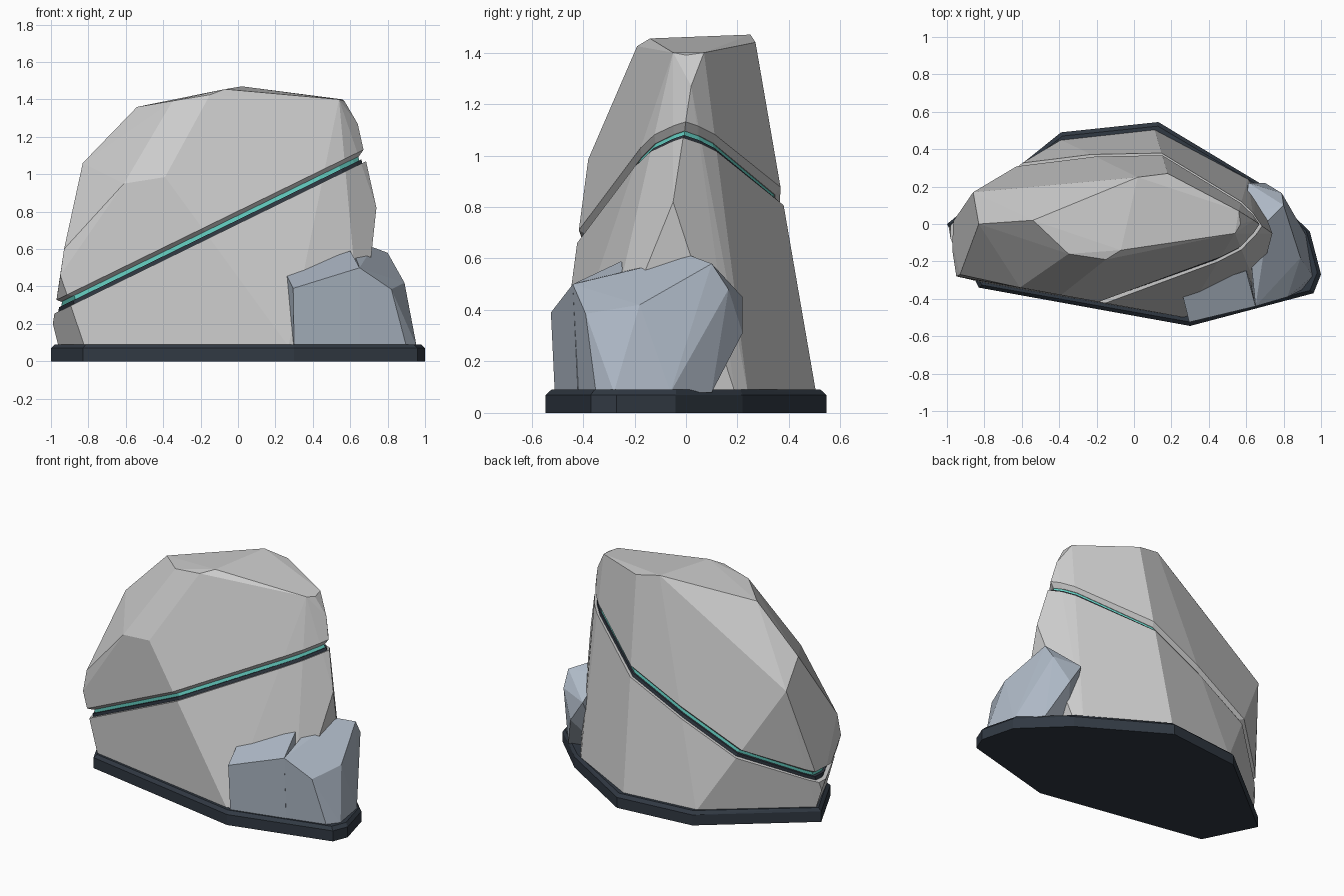
import bpy, bmesh
from mathutils import Vector

if "Cube" in bpy.data.objects:
    bpy.data.objects.remove(bpy.data.objects["Cube"])


def material(name, rgb):
    m = bpy.data.materials.new(name)
    m.diffuse_color = (*rgb, 1)
    m.use_nodes = True
    m.node_tree.nodes["Principled BSDF"].inputs["Base Color"].default_value = m.diffuse_color
    return m


dark = material("dark_slate", (0.03, 0.04, 0.055))
teal = material("teal", (0.13, 0.62, 0.54))
blue_grey = material("blue_grey", (0.42, 0.48, 0.56))


def finish(bm, name, mat=None):
    bmesh.ops.recalc_face_normals(bm, faces=bm.faces)
    me = bpy.data.meshes.new(name)
    bm.to_mesh(me)
    bm.free()
    ob = bpy.data.objects.new(name, me)
    bpy.context.collection.objects.link(ob)
    if mat:
        me.materials.append(mat)
    return ob


def hull(points):
    bm = bmesh.new()
    for p in points:
        bm.verts.new(p)
    r = bmesh.ops.convex_hull(bm, input=bm.verts)
    junk = {g for g in r["geom_interior"] + r["geom_unused"] if isinstance(g, bmesh.types.BMVert)}
    bmesh.ops.delete(bm, geom=list(junk), context='VERTS')
    bmesh.ops.dissolve_limit(bm, angle_limit=0.05, verts=bm.verts, edges=bm.edges)
    return bm


SLOPE = 0.489
NORMAL = Vector((-SLOPE, 0, 1)).normalized()


def cut(bm, height, keep_above, cap=True):
    # slice along the sloped seam plane that crosses x = 0 at the given height
    geom = bm.verts[:] + bm.edges[:] + bm.faces[:]
    r = bmesh.ops.bisect_plane(bm, geom=geom, plane_co=(0, 0, height), plane_no=NORMAL,
                               clear_inner=keep_above and cap, clear_outer=not keep_above and cap)
    if cap:
        edges = [e for e in r["geom_cut"] if isinstance(e, bmesh.types.BMEdge)]
        bmesh.ops.contextual_create(bm, geom=edges)


def shrink(verts, d):
    # pull a seam section inwards, sliding along the slope
    for v in verts:
        dx = -(v.co.x + 0.13) * d
        v.co.x += dx
        v.co.z += dx * SLOPE
        v.co.y *= 1 - 2 * d


# Plinth with chamfered top edge
outline = [(-1, 0), (-0.83, -0.34), (0.30, -0.545), (0.96, -0.37), (1, -0.27),
           (0.94, -0.04), (0.67, 0.22), (0.13, 0.545), (-0.39, 0.49)]
finish(hull([(x * s, y * (2 * s - 1), z) for x, y in outline
             for z, s in ((0, 1), (0.07, 1), (0.09, 0.98))]), "plinth", dark)

# Boulder corners
boulder = [
    # top
    (-0.54, 0.02, 1.36), (-0.35, -0.16, 1.392), (-0.15, -0.19, 1.425), (-0.07, -0.14, 1.455),
    (0.54, -0.05, 1.40), (0.57, 0, 1.39), (0.56, 0.07, 1.40), (0.18, 0.27, 1.44), (0.02, 0.25, 1.47),
    # front and left shoulders
    (-0.61, -0.34, 0.95), (-0.39, -0.38, 0.985), (-0.83, 0, 1.06), (-0.86, 0.17, 0.90),
    (-0.93, -0.27, 0.60), (-0.95, -0.28, 0.46), (-0.99, -0.02, 0.20),
    # right ridge
    (0.64, 0.02, 1.27), (0.665, 0, 1.13), (0.74, -0.05, 0.82),
    # foot
    (-0.96, 0, 0.08), (-0.82, -0.31, 0.08), (0.27, -0.50, 0.08), (0.66, -0.35, 0.08),
    (0.65, 0.19, 0.08), (0.61, 0.24, 0.08), (0.11, 0.505, 0.08), (-0.39, 0.45, 0.08)]

bm = hull(boulder)
cut(bm, 0.735, False)
finish(bm, "boulder_lower")

bm = hull(boulder)
cut(bm, 0.78, True)
cut(bm, 0.803, True, cap=False)
shrink([v for v in bm.verts if v.co.z - SLOPE * v.co.x < 0.785], 0.035)
finish(bm, "boulder_upper")

# Dark seam layer and glowing strip inside the slot
for name, lo, hi, d, mat in (("seam_core", 0.73, 0.757, 0.025, dark),
                             ("seam_strip", 0.755, 0.785, 0.04, teal)):
    bm = hull(boulder)
    cut(bm, lo, True)
    cut(bm, hi, False)
    shrink(bm.verts, d)
    finish(bm, name, mat)

# Small side rock in two facets meeting at a notch
finish(hull([(0.30, -0.51, 0.08), (0.295, -0.525, 0.39), (0.65, -0.44, 0.50), (0.65, -0.42, 0.08),
             (0.255, -0.36, 0.47), (0.285, -0.36, 0.08), (0.60, -0.25, 0.59), (0.60, -0.2, 0.08)]),
       "side_rock_left", blue_grey)
finish(hull([(0.64, -0.42, 0.08), (0.65, -0.44, 0.50), (0.90, -0.35, 0.08), (0.82, -0.39, 0.385),
             (0.89, -0.18, 0.42), (0.955, -0.28, 0.08), (0.92, -0.06, 0.08), (0.79, 0.165, 0.48),
             (0.70, 0.22, 0.31), (0.61, 0.22, 0.45), (0.80, 0.10, 0.08), (0.80, 0.10, 0.58),
             (0.72, 0.02, 0.61), (0.63, -0.24, 0.55), (0.58, 0.05, 0.08), (0.6, 0.05, 0.58)]),
       "side_rock_right", blue_grey)
